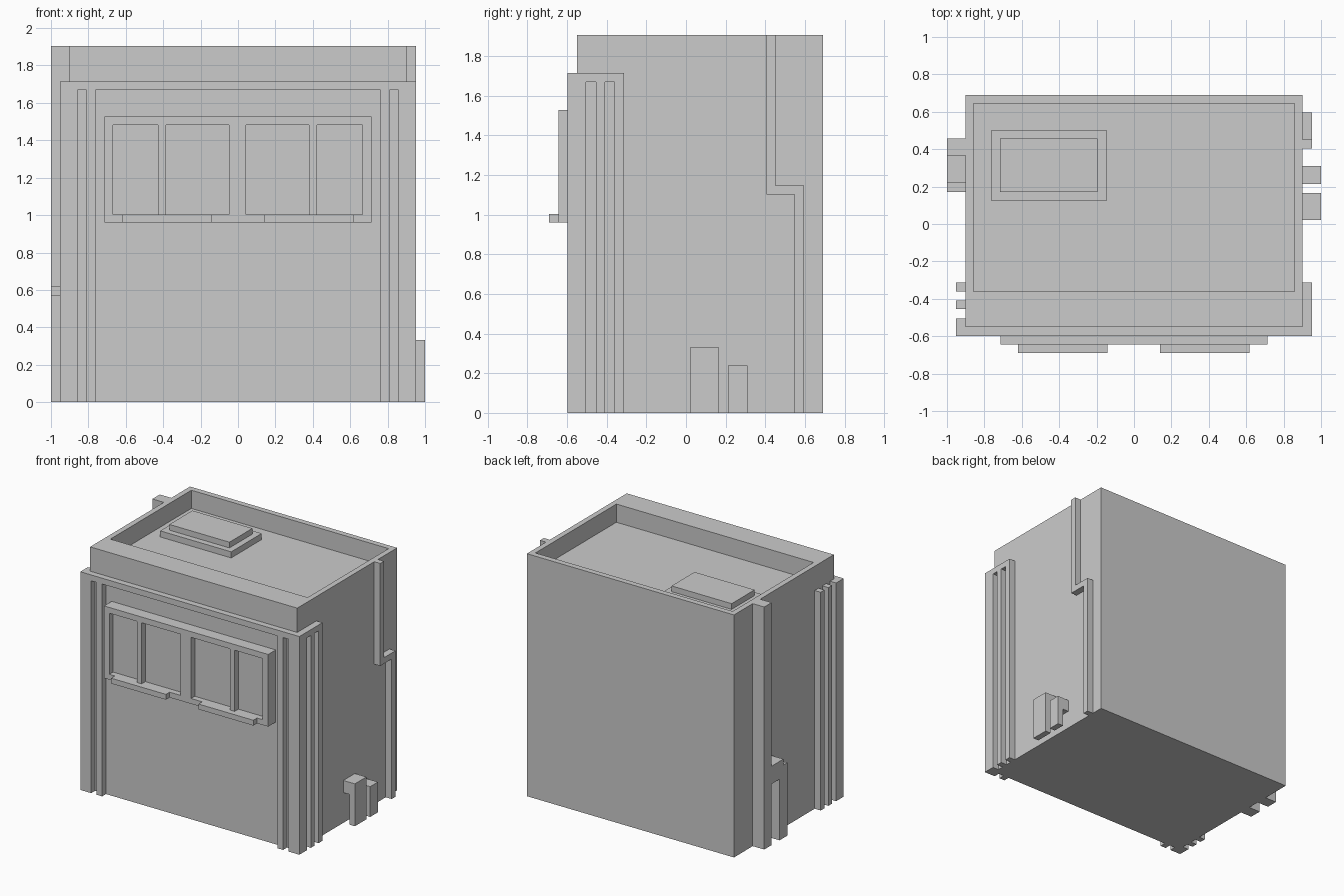
import bpy, bmesh
from mathutils import Vector

if "Cube" in bpy.data.objects:
    bpy.data.objects.remove(bpy.data.objects["Cube"])


def finish(name, bm):
    bmesh.ops.recalc_face_normals(bm, faces=bm.faces)
    me = bpy.data.meshes.new(name)
    bm.to_mesh(me)
    bm.free()
    ob = bpy.data.objects.new(name, me)
    bpy.context.collection.objects.link(ob)
    return ob


def prism(name, profile, axis, lo, hi):
    """Extrude a 2D profile along 'x' (profile is y,z), 'y' (x,z) or 'z' (x,y)."""
    place = {'x': lambda a, b: (lo, a, b),
             'y': lambda a, b: (a, lo, b),
             'z': lambda a, b: (a, b, lo)}[axis]
    step = {'x': (hi - lo, 0, 0), 'y': (0, hi - lo, 0), 'z': (0, 0, hi - lo)}[axis]
    bm = bmesh.new()
    face = bm.faces.new([bm.verts.new(place(a, b)) for a, b in profile])
    ext = bmesh.ops.extrude_face_region(bm, geom=[face])
    verts = [g for g in ext['geom'] if isinstance(g, bmesh.types.BMVert)]
    bmesh.ops.translate(bm, verts=verts, vec=Vector(step))
    return finish(name, bm)


def rect(a0, a1, b0, b1):
    return [(a0, b0), (a1, b0), (a1, b1), (a0, b1)]


def box(name, x0, x1, y0, y1, z0, z1):
    return prism(name, rect(x0, x1, y0, y1), 'z', z0, z1)


def comb(legs, beam, top):
    """Outline of a beam carried by several vertical legs."""
    pts = [(legs[0][0], top)]
    for i, (a, b) in enumerate(legs):
        if i:
            pts.append((a, beam))
        pts += [(a, 0), (b, 0)]
        if i < len(legs) - 1:
            pts.append((b, beam))
    return pts + [(legs[-1][1], top)]


# Main block with sunken roof (wide parapet at the front)
bm = bmesh.new()
base = bm.faces.new([bm.verts.new((x, y, 0)) for x, y in rect(-.9, .9, -.55, .69)])
ext = bmesh.ops.extrude_face_region(bm, geom=[base])['geom']
for g in ext:
    if isinstance(g, bmesh.types.BMVert):
        g.co.z = 1.905
top = [g for g in ext if isinstance(g, bmesh.types.BMFace)][0]
bmesh.ops.inset_individual(bm, faces=[top], thickness=.045)
for v in top.verts:
    v.co.x = .857 if v.co.x > 0 else -.857
    v.co.y = .645 if v.co.y > 0 else -.36
floor = bmesh.ops.extrude_discrete_faces(bm, faces=[top])['faces'][0]
for v in floor.verts:
    v.co.z = 1.762
finish("main_block", bm)

# Stepped roof hatch
box("roof_hatch_base", -.763, -.146, .124, .503, 1.762, 1.81)
box("roof_hatch_lid", -.716, -.194, .171, .456, 1.81, 1.855)

# Front surround and right return: grooved pilasters under a beam
legs = [(-.952, -.857), (-.81, -.762), (.762, .81), (.857, .952)]
prism("front_surround", comb(legs, 1.668, 1.714), 'y', -.598, -.55)
side_legs = [(-.55, -.504), (-.455, -.408), (-.36, -.312)]
prism("right_pilasters", comb(side_legs, 1.668, 1.714), 'x', .9, .952)
# Left return has separate strips without a beam
for i, (a, b) in enumerate(side_legs):
    box(f"left_pilaster_{i + 1}", -.952, -.9, a, b, 0, 1.714)

# Window band: back panel, frame rails, posts and sills
box("window_panes", -.713, .713, -.598, -.55, .96, 1.527)
for name, z0, z1 in (("bottom", .96, 1.002), ("top", 1.482, 1.527)):
    box(f"window_rail_{name}", -.713, .713, -.644, -.598, z0, z1)
posts = [(-.713, -.667), (-.428, -.386), (-.047, .043), (.38, .422), (.665, .713)]
for i, (a, b) in enumerate(posts):
    box(f"window_post_{i + 1}", a, b, -.644, -.598, 1.002, 1.482)
for side, a, b in (("left", -.619, -.143), ("right", .14, .617)):
    box(f"window_sill_{side}", a, b, -.69, -.644, .96, 1.002)

# Right drain pipe with a jog
prism("right_drain_pipe", [(.405, 1.905), (.405, 1.1), (.548, 1.1), (.548, 0),
                           (.595, 0), (.595, 1.147), (.452, 1.147), (.452, 1.905)],
      'x', .9, .952)

# Left pipe with a stepped side branch
box("left_pipe", -1, -.9, .365, .457, 0, 1.905)
prism("left_pipe_branch", [(.365, .62), (.365, .48), (.268, .48), (.268, 0),
                           (.171, 0), (.171, .573), (.219, .573), (.219, .62)],
      'x', -1, -.9)

# Short stand-off pipes low on the right wall
for name, y0, y1, drop, h in (("front", .022, .165, .238, .333),
                              ("back", .213, .309, .143, .238)):
    prism(f"wall_outlet_{name}", [(.9, h), (.9, drop), (.952, drop), (.952, 0),
                                  (1, 0), (1, h)], 'y', y0, y1)
